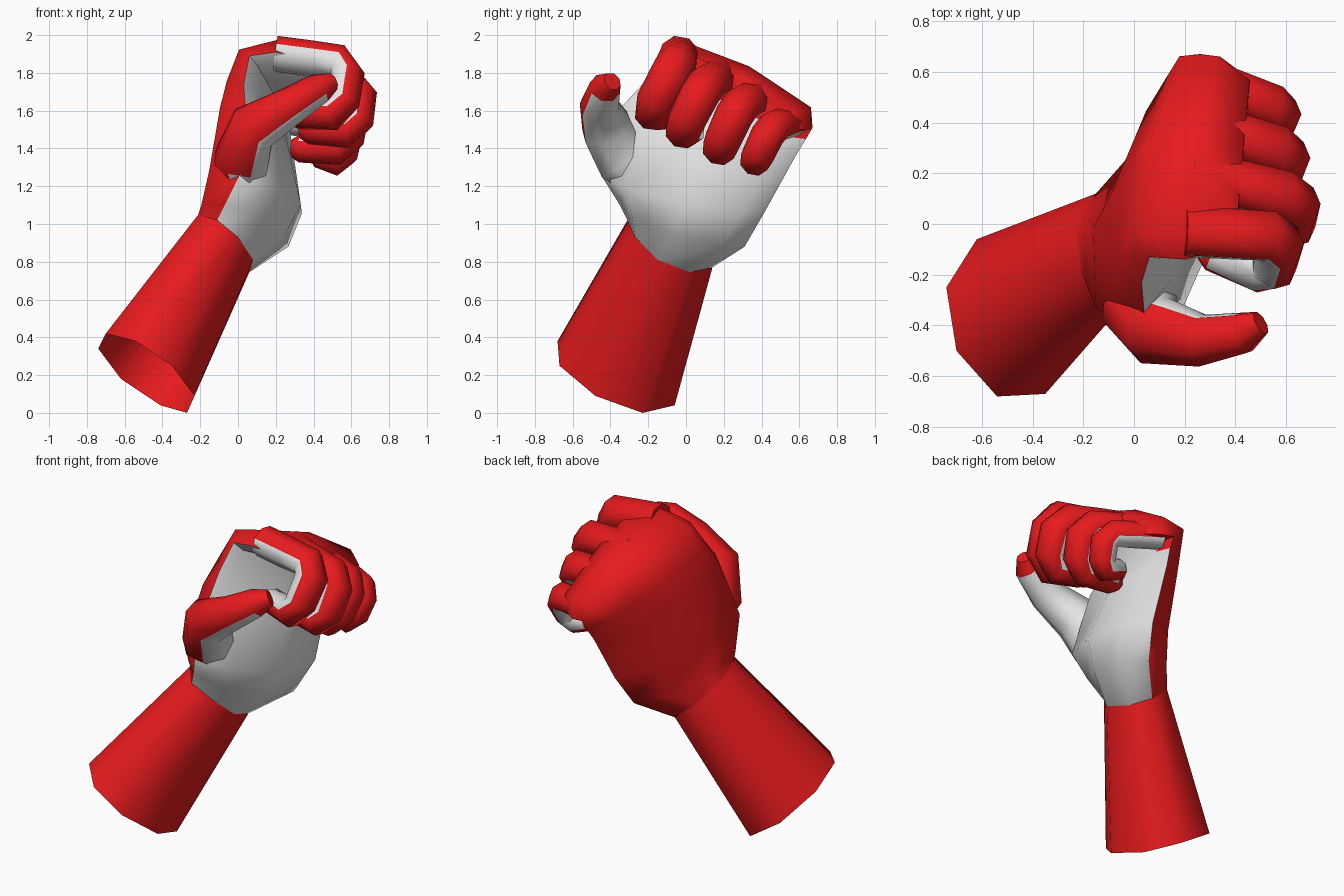
import bpy, bmesh, math
from mathutils import Vector as V

if "Cube" in bpy.data.objects:
    bpy.data.objects.remove(bpy.data.objects["Cube"])


def material(name, rgb):
    m = bpy.data.materials.new(name)
    m.diffuse_color = (*rgb, 1)
    m.use_nodes = True
    m.node_tree.nodes["Principled BSDF"].inputs["Base Color"].default_value = m.diffuse_color
    return m


MATS = [material("red", (0.82, 0.011, 0.013)), material("white", (0.78, 0.78, 0.78))]


def loft(name, rings, white, cap_start=True, cap_end=True):
    """Skin a list of 8-point rings; white(row, side, normal) picks the colour."""
    bm = bmesh.new()
    rows = [[bm.verts.new(p) for p in r] for r in rings]
    tagged = {}
    for i in range(len(rows) - 1):
        for k in range(8):
            j = (k + 1) % 8
            f = bm.faces.new((rows[i][k], rows[i][j], rows[i + 1][j], rows[i + 1][k]))
            tagged[f] = (i, k)
    if cap_start:
        bm.faces.new(rows[0])
    if cap_end:
        bm.faces.new(rows[-1])
    bmesh.ops.recalc_face_normals(bm, faces=bm.faces)
    for f, (i, k) in tagged.items():
        f.material_index = int(white(i, k, f.normal))
    me = bpy.data.meshes.new(name)
    bm.to_mesh(me)
    bm.free()
    ob = bpy.data.objects.new(name, me)
    bpy.context.collection.objects.link(ob)
    for m in MATS:
        me.materials.append(m)
    bpy.context.view_layer.objects.active = ob
    ob.select_set(True)
    bpy.ops.object.shade_smooth_by_angle(angle=math.radians(65))
    ob.select_set(False)


# Forearm: open eight-sided sleeve
cuff = [(-.74, -.25, .34), (-.70, -.50, .42), (-.54, -.68, .38), (-.35, -.67, .25),
        (-.23, -.48, .09), (-.27, -.23, 0), (-.41, -.06, .04), (-.62, -.06, .18)]
wrist = [(-.23, 0, .98), (-.21, -.18, 1.05), (-.11, -.31, 1.02), (0, -.27, .93),
         (.08, -.15, .81), (.06, .02, .745), (-.02, .14, .77), (-.15, .12, .88)]
loft("forearm", [cuff, wrist], lambda i, k, n: False, False, False)

# Palm: sections from wrist over the knuckles
# (thumb edge, little-finger edge, outward normal, back depth, palm depth, squareness)
low, mid, top = (-.95, .2, .2), (-.96, 0, .26), (0, .5, .86)
sections = [((-.07, -.35, 1.10), (.15, .31, .88), low, .23, .22, .71),
            ((.01, -.45, 1.26), (.21, .42, 1.07), mid, .28, .23, .71),
            ((.04, -.35, 1.61), (.24, .58, 1.36), mid, .24, .12, .71),
            ((.03, -.23, 1.74), (.26, .635, 1.45), (-.9, .2, .38), .18, .07, .78),
            ((.06, -.13, 1.89), (.26, .67, 1.51), (-.7, .45, .6), .14, .06, .87),
            ((.20, -.14, 1.91), (.34, .66, 1.50), top, .15, .05, .87),
            ((.40, -.10, 1.87), (.46, .57, 1.50), top, .11, .05, .87)]
rings = [wrist]
for a, b, n, tb, tp, sq in sections:
    a, b, n = V(a), V(b), V(n).normalized()
    ring = []
    for k in range(8):
        t = math.radians(45 * (k - 2))
        s, c = math.sin(t), math.cos(t)
        if k % 2:
            c = math.copysign(sq, c)
        ring.append((a + b) / 2 + (a - b) / 2 * c - n * s * (tp if s > 0 else tb))
    rings.append(ring)
loft("palm", rings, lambda i, k, n: 2 <= k <= (4 if i > 3 else 5), False)


def tube(name, path, radii, side, flat, white):
    """Loft an oval along a path; side is the sideways axis of the oval."""
    rings = []
    for i, p in enumerate(path):
        t = (path[min(i + 1, len(path) - 1)] - path[max(i - 1, 0)]).normalized()
        up = t.cross(side).normalized()
        w = up.cross(t)
        rings.append([p + radii[i] * (w * math.cos(a) + up * flat * math.sin(a))
                      for a in (math.radians(45 * k) for k in range(8))])
    loft(name, rings, white)


# Fingers: curled, with two cuts at each joint
across = V((0, .86, -.5)).normalized()
fingers = {
    "index_finger": (.108, [(.20, -.03, 1.90), (.585, -.05, 1.85), (.545, -.20, 1.58), (.27, -.09, 1.58)]),
    "middle_finger": (.105, [(.22, .20, 1.79), (.65, .10, 1.74), (.625, -.03, 1.48), (.33, .03, 1.50)]),
    "ring_finger": (.102, [(.25, .39, 1.68), (.615, .28, 1.63), (.575, .17, 1.39), (.28, .19, 1.40)]),
    "little_finger": (.090, [(.28, .57, 1.55), (.59, .45, 1.51), (.55, .36, 1.32), (.40, .37, 1.37)]),
}
for name, (r, pts) in fingers.items():
    a, b, c, d = map(V, pts)
    path = [a, a.lerp(b, .5), a.lerp(b, .86), b.lerp(c, .22), b.lerp(c, .76),
            c.lerp(d, .16), c.lerp(d, .85), d]
    radii = [r * s for s in (1, 1, 1, 1, .95, .9, .8, .5)]
    tube(name, path, radii, across, .88, lambda i, k, n: 4 <= k <= 7 and i < 6)

# Thumb: tapered, pale on the gripping side
pad = V((.5, .5, -.6)).normalized()
path = [V(p) for p in ((.02, -.17, 1.18), (.02, -.33, 1.34), (.08, -.42, 1.51),
                       (.27, -.46, 1.62), (.43, -.43, 1.72), (.50, -.39, 1.755))]
tube("thumb", path, [.09, .155, .14, .105, .085, .05], V((.3, -.8, -.4)), 1,
     lambda i, k, n: n.dot(pad) > .1 and i < 4)
